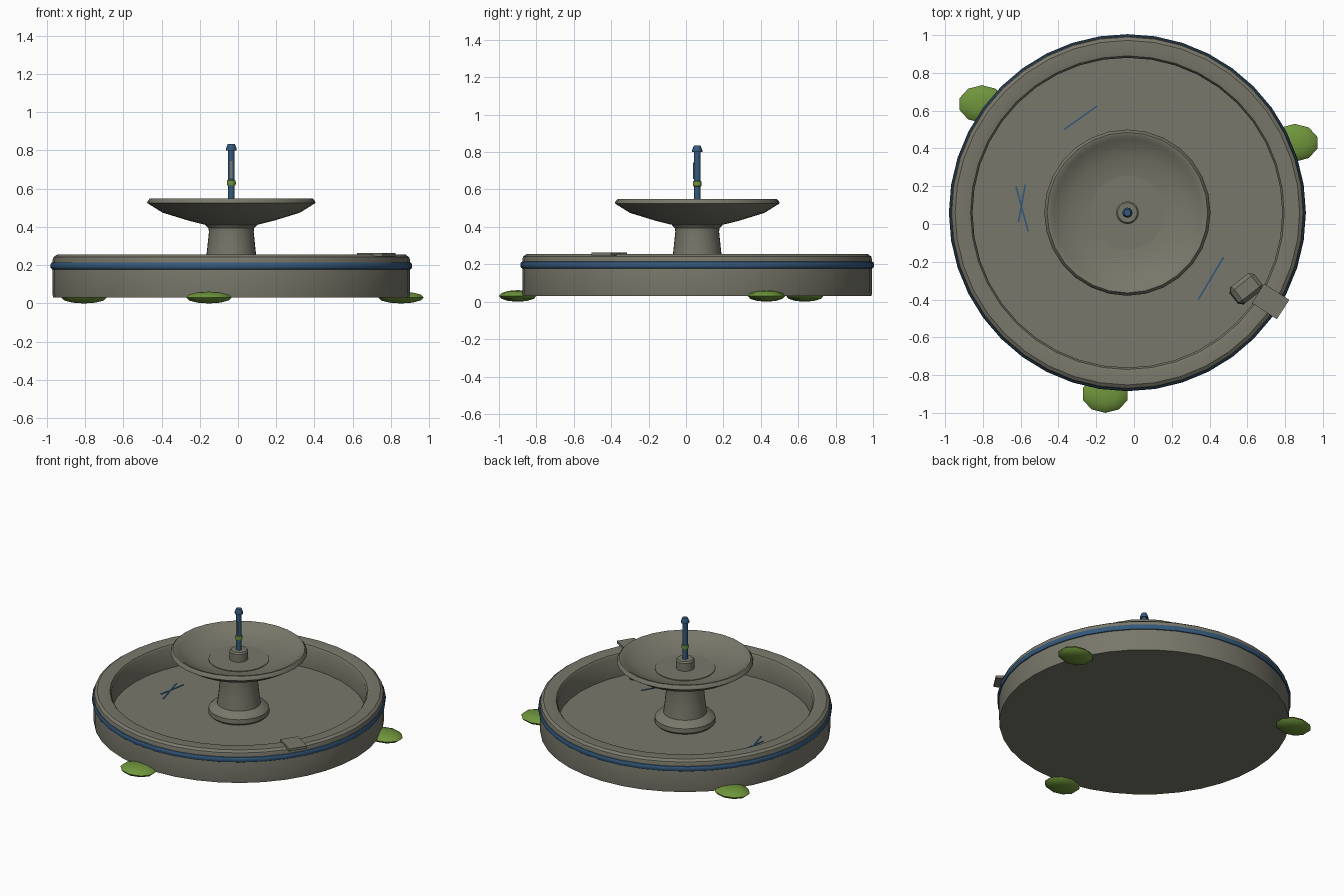
import bpy, bmesh, math
from mathutils import Matrix, Vector

if "Cube" in bpy.data.objects:
    bpy.data.objects.remove(bpy.data.objects["Cube"])

CX, CY = -0.035, 0.06   # fountain axis


def mat(name, rgb):
    m = bpy.data.materials.new(name)
    m.diffuse_color = (*rgb, 1)
    m.use_nodes = True
    m.node_tree.nodes["Principled BSDF"].inputs["Base Color"].default_value = m.diffuse_color
    return m


STONE = mat("weathered_stone", (0.19, 0.185, 0.145))
BLUE = mat("aged_blue_metal", (0.035, 0.10, 0.20))
GREEN = mat("moss_green", (0.16, 0.30, 0.045))


def finish(name, bm, m, smooth=35):
    bmesh.ops.recalc_face_normals(bm, faces=bm.faces)
    me = bpy.data.meshes.new(name)
    bm.to_mesh(me)
    bm.free()
    ob = bpy.data.objects.new(name, me)
    bpy.context.collection.objects.link(ob)
    me.materials.append(m)
    if smooth:
        bpy.ops.object.select_all(action='DESELECT')
        ob.select_set(True)
        bpy.context.view_layer.objects.active = ob
        bpy.ops.object.shade_smooth_by_angle(angle=math.radians(smooth))
    return ob


def lathe(name, profile, m, segs, closed=False, smooth=35):
    """Spin (radius, z) points around the fountain axis."""
    bm = bmesh.new()
    rings = []
    for r, z in profile:
        if r == 0:
            rings.append([bm.verts.new((CX, CY, z))] * segs)
        else:
            rings.append([bm.verts.new((CX + r * math.cos(2 * math.pi * i / segs),
                                        CY + r * math.sin(2 * math.pi * i / segs), z))
                          for i in range(segs)])
    pairs = list(zip(rings, rings[1:]))
    if closed:
        pairs.append((rings[-1], rings[0]))
    for a, b in pairs:
        for i in range(segs):
            j = (i + 1) % segs
            bm.faces.new(list(dict.fromkeys([a[i], a[j], b[j], b[i]])))
    return finish(name, bm, m, smooth)


def box(name, center, size, angle, m, bevel=0, tilt=0):
    bm = bmesh.new()
    bmesh.ops.create_cube(bm, size=1)
    bmesh.ops.scale(bm, vec=size, verts=bm.verts)
    if bevel:
        bmesh.ops.bevel(bm, geom=bm.edges[:], offset=bevel, segments=1, affect='EDGES')
    rot = Matrix.Rotation(math.radians(angle), 4, 'Z') @ Matrix.Rotation(math.radians(tilt), 4, 'Y')
    bmesh.ops.transform(bm, matrix=Matrix.Translation(center) @ rot, verts=bm.verts)
    return finish(name, bm, m, 0)


# Wide basin with rounded rim and its floor
lathe("basin", [(0, 0.03), (0.82, 0.03), (0.932, 0.03), (0.935, 0.05), (0.935, 0.225),
                (0.93, 0.242), (0.912, 0.255), (0.85, 0.255), (0.83, 0.25), (0.82, 0.235),
                (0.82, 0.09), (0, 0.09)], STONE, 40)

# Blue band around the basin
lathe("basin_band", [(0.93, 0.177), (0.94, 0.18), (0.945, 0.188), (0.945, 0.205),
                     (0.94, 0.213), (0.93, 0.216)], BLUE, 40, closed=True)

# Pedestal with flared foot
lathe("pedestal", [(0, 0.088), (0.18, 0.088), (0.197, 0.105), (0.195, 0.135), (0.175, 0.155),
                   (0.14, 0.17), (0.13, 0.25), (0.117, 0.375), (0.12, 0.395),
                   (0.135, 0.41), (0.14, 0.425), (0, 0.425)], STONE, 32)

# Upper bowl
lathe("upper_bowl", [(0, 0.405), (0.13, 0.41), (0.22, 0.432), (0.36, 0.475), (0.44, 0.525),
                     (0.438, 0.535), (0.425, 0.55), (0.41, 0.548), (0.39, 0.53),
                     (0.30, 0.498), (0.195, 0.475), (0, 0.475)], STONE, 28)
lathe("bowl_disc", [(0, 0.465), (0.195, 0.465), (0.195, 0.48), (0, 0.48)], STONE, 28)

# Spout: stone collar, metal pipe, cap and moss ring
lathe("spout_collar", [(0, 0.475), (0.06, 0.475), (0.06, 0.535), (0.052, 0.545), (0, 0.545)],
      STONE, 20)
lathe("spout_pipe", [(0, 0.54), (0.018, 0.54), (0.018, 0.805), (0, 0.805)], BLUE, 12)
lathe("spout_cap", [(0, 0.80), (0.027, 0.80), (0.027, 0.812), (0.018, 0.834), (0, 0.834)],
      BLUE, 12)
lathe("spout_moss_ring", [(0.015, 0.615), (0.022, 0.618), (0.024, 0.63), (0.022, 0.643),
                          (0.015, 0.646)], GREEN, 12, closed=True)
box("pipe_chip", (CX, CY - 0.018, 0.70), (0.012, 0.01, 0.09), 0, STONE)

# Broken rim slab and the fallen chunk inside the basin
box("rim_slab", (0.723, -0.41, 0.255), (0.158, 0.122, 0.018), -33, STONE)
box("fallen_chunk", (0.593, -0.343, 0.13), (0.16, 0.115, 0.09), 38, STONE, bevel=0.022, tilt=8)

# Thin cracks on the basin floor
cracks = [((-0.625, 0.20), (-0.56, -0.04)), ((-0.575, 0.21), (-0.612, 0.01)),
          ((-0.37, 0.50), (-0.195, 0.625)), ((0.34, -0.40), (0.475, -0.175))]
for n, (a, b) in enumerate(cracks, 1):
    a, b = Vector(a), Vector(b)
    d = b - a
    c = (a + b) / 2
    box(f"floor_crack_{n}", (c.x, c.y, 0.091), (d.length, 0.009, 0.006),
        math.degrees(math.atan2(d.y, d.x)), BLUE)

# Moss clumps around the foot
for n, (x, y) in enumerate([(-0.805, 0.635), (0.852, 0.43), (-0.152, -0.9)], 1):
    bm = bmesh.new()
    bmesh.ops.create_uvsphere(bm, u_segments=10, v_segments=6, radius=1)
    bmesh.ops.transform(bm, matrix=Matrix.Translation((x, y, 0.031)) @
                        Matrix.Diagonal((0.125, 0.1, 0.031, 1)), verts=bm.verts)
    finish(f"moss_clump_{n}", bm, GREEN, 50)
